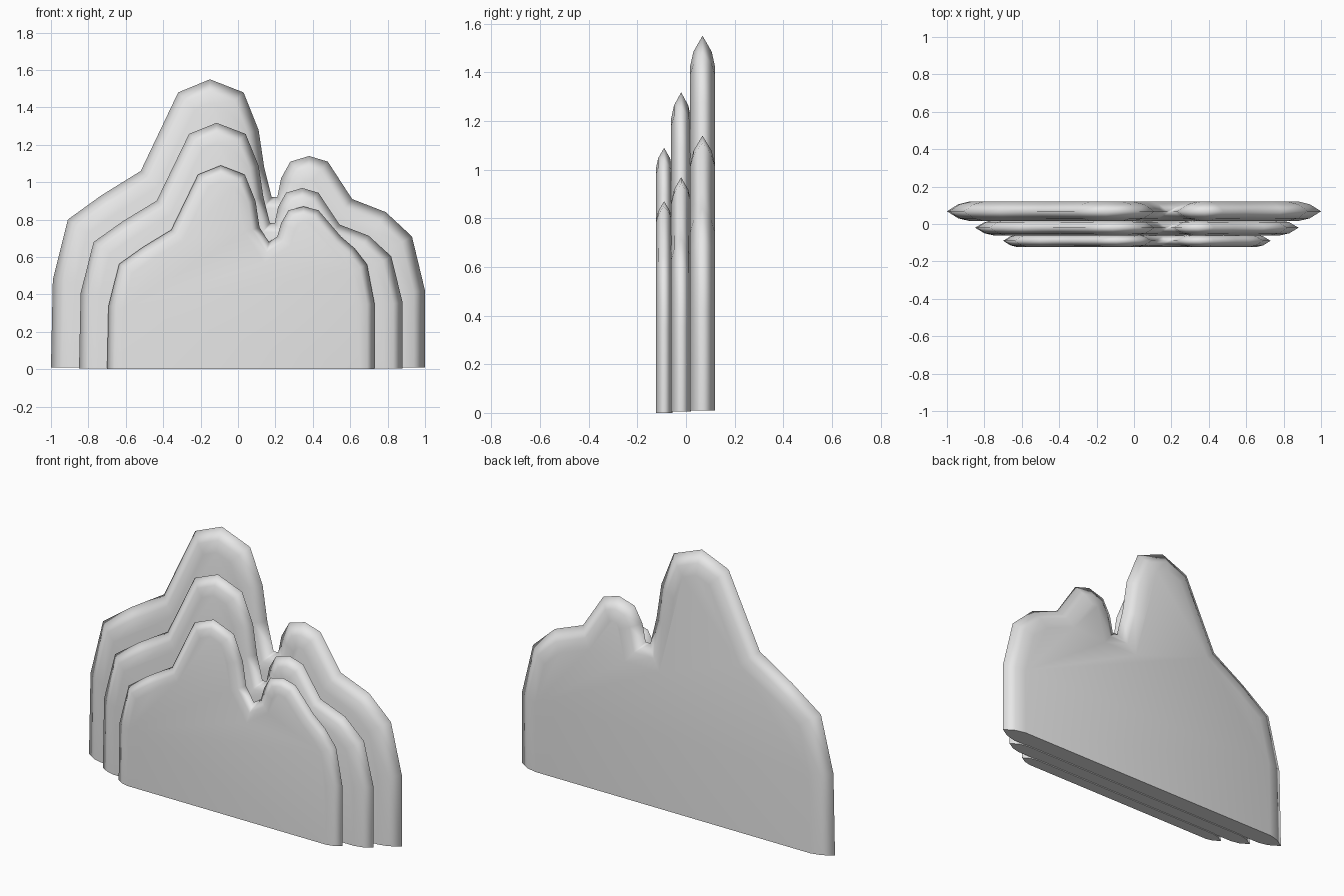
import bpy
import bmesh
from mathutils import Vector

cube = bpy.data.objects.get("Cube")
if cube:
    bpy.data.objects.remove(cube, do_unlink=True)

GREY = (0.8, 0.8, 0.8, 1)
grey = bpy.data.materials.new("plain grey")
grey.use_nodes = True
grey.diffuse_color = GREY
grey.node_tree.nodes["Principled BSDF"].inputs["Base Color"].default_value = GREY

# Silhouette shared by the layers, from left foot over the peaks to right foot
LEFT = [(-1, 0), (-.99, .48), (-.91, .8), (-.73, .93), (-.52, 1.06), (-.32, 1.48),
        (-.15, 1.55), (.03, 1.48), (.11, 1.28), (.14, 1.08)]
RIGHT = [(.18, .92), (.21, .92), (.23, 1.02), (.28, 1.11), (.38, 1.14), (.48, 1.11),
         (.61, .91), (.79, .84), (.93, .71), (1, .42), (1, 0)]

# The front layer has a relatively taller right hump
FRONT_RIGHT = [(.165, .68), (.21, .71), (.23, .78), (.27, .85), (.35, .87), (.43, .85),
               (.55, .71), (.62, .65), (.69, .56), (.73, .35), (.73, 0)]


def scaled(points, sx, sz, shift):
    return [Vector((x * sx + shift, z * sz)) for x, z in points]


def inset(points, distance):
    """Mitre the outline inward, keeping both feet on the floor line."""
    normals = []
    for a, b in zip(points, points[1:]):
        d = (b - a).normalized()
        normals.append(Vector((d.y, -d.x)))
    result = [points[0] + Vector((distance, 0))]
    for p, n, m in zip(points[1:-1], normals, normals[1:]):
        result.append(p + (n + m) * distance / (1 + n.dot(m)))
    result.append(points[-1] - Vector((distance, 0)))
    return result


def make_layer(name, outline, y, half_depth, rim, floor):
    """Flat slab whose rim tapers to a ridge along the outline."""
    bm = bmesh.new()
    rings = []
    for step, depth in ((2, -1), (1, -.72), (0, 0), (1, .72), (2, 1)):
        ring = inset(outline, step * rim)
        rings.append([bm.verts.new((p.x, y + depth * half_depth, max(p.y, floor)))
                      for p in ring])
    for r, s in zip(rings, rings[1:]):
        for i in range(len(r) - 1):
            bm.faces.new((r[i], r[i + 1], s[i + 1], s[i]))
    bm.faces.new(rings[0])
    bm.faces.new(rings[-1])
    bottom = bm.faces.new([r[0] for r in rings] + [r[-1] for r in reversed(rings)])
    bmesh.ops.recalc_face_normals(bm, faces=bm.faces[:])
    for face in bm.faces:
        face.smooth = True
    for edge in bottom.edges:
        edge.smooth = False
    mesh = bpy.data.meshes.new(name)
    bm.to_mesh(mesh)
    bm.free()
    mesh.materials.append(grey)
    obj = bpy.data.objects.new(name, mesh)
    bpy.context.collection.objects.link(obj)


# Three stepped layers, tallest at the back
make_layer("back_layer", scaled(LEFT + RIGHT, 1, 1, 0), .068, .052, .06, .01)
make_layer("middle_layer", scaled(LEFT + RIGHT, .865, .85, .015), -.02, .041, .05, .005)
make_layer("front_layer", scaled(LEFT, .715, .703, .015) + scaled(FRONT_RIGHT, 1, 1, 0),
           -.09, .034, .04, 0)
